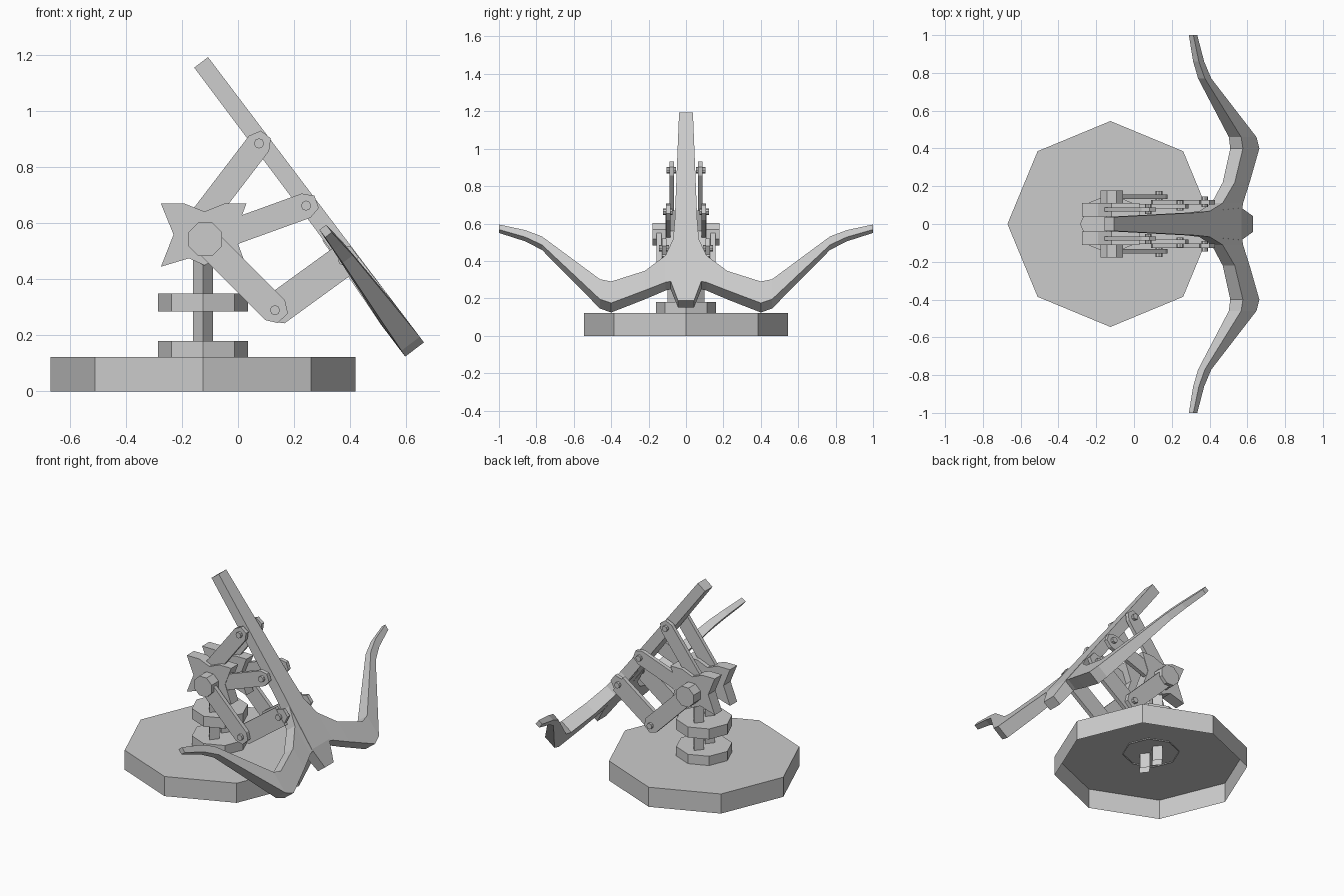
import bpy, bmesh
from math import cos, sin, pi
from mathutils import Vector

if "Cube" in bpy.data.objects:
    bpy.data.objects.remove(bpy.data.objects["Cube"])


def make(name, verts, faces, mirror=False):
    me = bpy.data.meshes.new(name)
    me.from_pydata(verts, [], faces)
    bm = bmesh.new()
    bm.from_mesh(me)
    bmesh.ops.recalc_face_normals(bm, faces=bm.faces)
    bm.to_mesh(me)
    bm.free()
    ob = bpy.data.objects.new(name, me)
    bpy.context.collection.objects.link(ob)
    if mirror:
        m = ob.modifiers.new("mirror", 'MIRROR')
        m.use_axis = (False, True, False)
    return ob


def loft(name, rings, mirror=False, cap_start=True):
    n = len(rings[0])
    verts = [v for r in rings for v in r]
    faces = []
    for i in range(len(rings) - 1):
        for j in range(n):
            k = (j + 1) % n
            faces.append((i*n + j, i*n + k, (i+1)*n + k, (i+1)*n + j))
    if cap_start:
        faces.append(tuple(range(n)))
    faces.append(tuple(range(len(verts) - n, len(verts))))
    return make(name, verts, faces, mirror)


def ngon(cx, cy, rx, ry, n):
    return [(cx + rx*cos(2*pi*i/n), cy + ry*sin(2*pi*i/n)) for i in range(n)]


def upright(name, pts, z0, z1, mirror=False):
    # vertical prism, open underneath
    loft(name, [[(x, y, z) for x, y in pts] for z in (z0, z1)], mirror, False)


def plate(name, pts, y0, y1):
    # side plate drawn in xz, mirrored across y
    loft(name, [[(x, y, z) for x, z in pts] for y in (y0, y1)], True)


def arm(name, start, pin, hw, y0, y1, end=0.04):
    a, b = Vector(start), Vector(pin)
    d = (b - a).normalized()
    n = Vector((-d.y, d.x))
    pts = [a - n*hw, b - n*hw, b + d*end - n*hw*0.5,
           b + d*end + n*hw*0.5, b + n*hw, a + n*hw]
    plate(name, pts, y0, y1)
    plate(name + "_pin", ngon(pin[0], pin[1], 0.018, 0.018, 8), y0 - 0.012, y1 + 0.017)


# Base, collars and twin posts
CX = -0.125
upright("base", ngon(CX, 0, 0.545, 0.545, 8), 0, 0.122)
upright("lower_collar", ngon(CX, 0, 0.16, 0.16, 8), 0.115, 0.18)
loft("upper_collar", [[(x, y, z) for x, y in ngon(CX, 0, 0.16, 0.16, 8)]
                      for z in (0.285, 0.35)])
upright("post", ngon(CX, 0.055, 0.036, 0.045, 4), 0.03, 0.55, True)

# Star plates and hubs
star = [(-.275, .67), (-.19, .67), (-.12, .642), (-.05, .67), (.03, .67), (-.012, .56),
        (.03, .445), (-.07, .475), (-.12, .45), (-.175, .475), (-.275, .445), (-.23, .56)]
plate("star_plate", star, 0.04, 0.11)
hub = [(-0.117 + 0.065*cos(pi/8 + i*pi/4), 0.543 + 0.065*sin(pi/8 + i*pi/4)) for i in range(8)]
plate("hub", hub, 0.10, 0.178)

# Linkage arms
arm("top_arm", (-.12, .63), (.075, .885), .045, .065, .088)
arm("middle_arm", (-.07, .55), (.243, .663), .046, .083, .107)
arm("lower_arm", (-.10, .523), (.132, .29), .05, .132, .157)
arm("short_link", (.38, .47), (.132, .29), .058, .103, .128, .03)
plate("short_link_end", [(.335, .50), (.40, .52), (.43, .48), (.40, .42)], .104, .127)
plate("short_link_pin_top", ngon(.375, .468, .018, .018, 8), .09, .145)


def on_slope(y, z, d):
    # point on the tilted frame, d is depth behind its outer face
    return (-.107 + (1.193 - z)*.757 - .797*d, y, z - .604*d)


# Tilted spine
spine = [(1.193, .037, 0, .062), (.62, .06, 0, .065), (.5, .07, 0, .068),
         (.3, .085, 0, .075), (.2, .043, .02, .08)]
loft("spine", [[on_slope(-w, z, a), on_slope(w, z, a), on_slope(w, z, b), on_slope(-w, z, b)]
               for z, w, a, b in spine])

# Curved horns on both sides: y, upper edge, lower edge, front depth, back depth
horn = [(.04, .58, .30, .002, .07), (.11, .43, .287, .002, .075), (.22, .347, .243, 0, .08),
        (.40, .29, .175, 0, .084), (.46, .302, .195, 0, .082), (.77, .54, .495, .015, .06),
        (.86, .577, .54, .02, .058), (1.0, .61, .583, .025, .055)]
loft("horn", [[on_slope(y, t, a), on_slope(y, l, a), on_slope(y, l, b), on_slope(y, t, b)]
              for y, t, l, a, b in horn], True)
